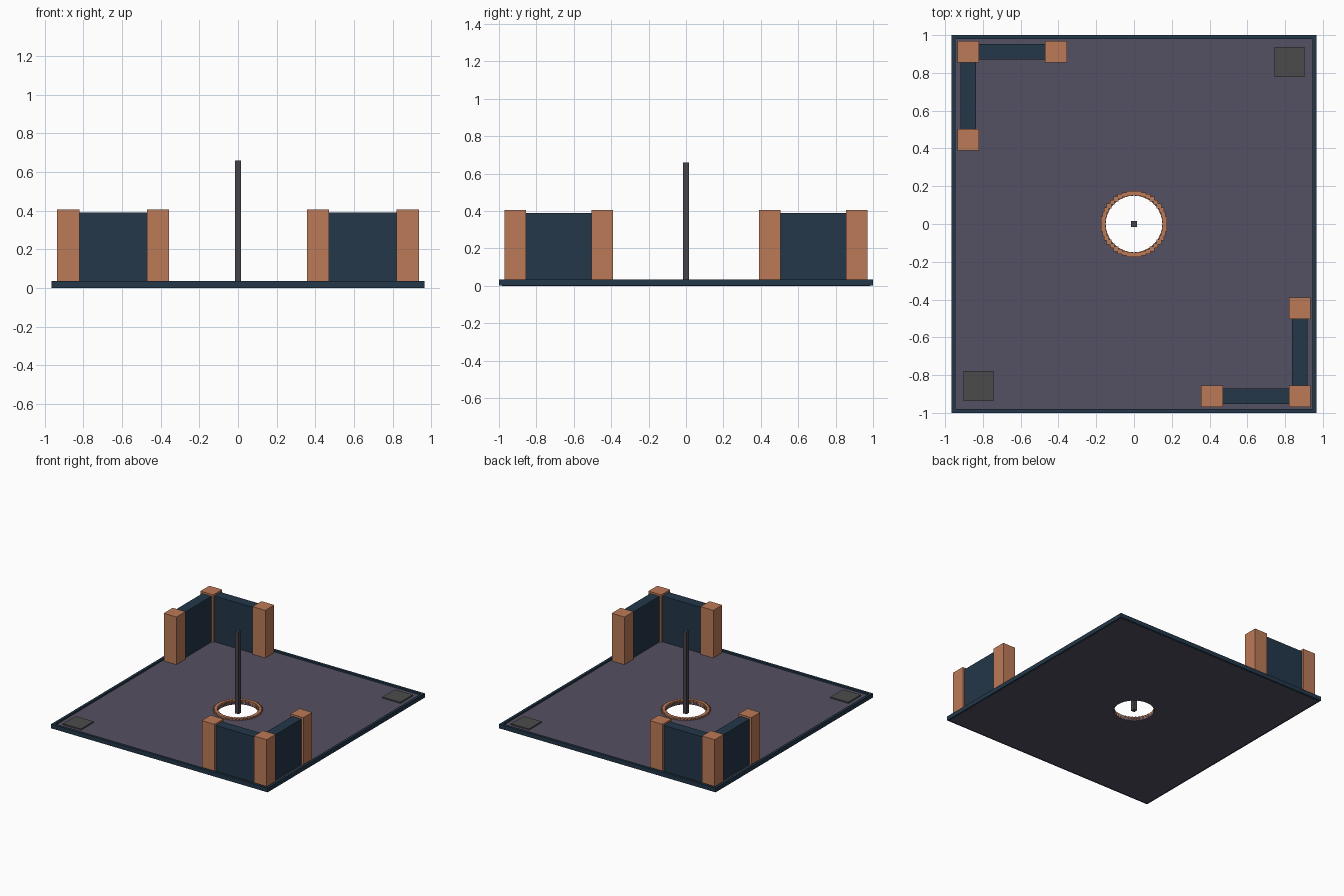
import bpy, bmesh, math
from mathutils import Matrix, Vector

if "Cube" in bpy.data.objects:
    bpy.data.objects.remove(bpy.data.objects["Cube"])


def material(name, rgb):
    m = bpy.data.materials.new(name)
    lin = [(c / 255 / 12.92) if c / 255 <= 0.04045 else ((c / 255 + 0.055) / 1.055) ** 2.4 for c in rgb]
    m.diffuse_color = (*lin, 1)
    m.use_nodes = True
    m.node_tree.nodes["Principled BSDF"].inputs["Base Color"].default_value = m.diffuse_color
    return m


NAVY = material("dark navy", (35, 55, 73))
PURPLE = material("dusky purple", (84, 80, 98))
COPPER = material("copper", (188, 122, 88))
GREY = material("charcoal grey", (76, 75, 76))
POLE = material("pole grey", (70, 68, 73))


def finish(name, bm, mat):
    bmesh.ops.recalc_face_normals(bm, faces=bm.faces)
    me = bpy.data.meshes.new(name)
    bm.to_mesh(me)
    bm.free()
    me.materials.append(mat)
    ob = bpy.data.objects.new(name, me)
    bpy.context.collection.objects.link(ob)
    return ob


def add_box(bm, x0, x1, y0, y1, z0, z1):
    mat = (Matrix.Translation(((x0 + x1) / 2, (y0 + y1) / 2, (z0 + z1) / 2))
           @ Matrix.Diagonal((x1 - x0, y1 - y0, z1 - z0, 1)))
    bmesh.ops.create_cube(bm, size=1, matrix=mat)


def box(name, mat, *bounds):
    bm = bmesh.new()
    add_box(bm, *bounds)
    return finish(name, bm, mat)


def rect(hx, hy, n=32):
    pts = []
    for i in range(n):
        a = 2 * math.pi * i / n
        c, s = math.cos(a), math.sin(a)
        k = max(abs(c), abs(s))
        pts.append((hx * c / k, hy * s / k))
    return pts


def circle(r, n=32):
    return [(r * math.cos(2 * math.pi * i / n), r * math.sin(2 * math.pi * i / n)) for i in range(n)]


def slab_ring(name, mat, outer, inner, z0, z1):
    """Flat slab between two matching outlines."""
    bm = bmesh.new()
    loops = [[bm.verts.new((x, y, z)) for x, y in pts]
             for pts, z in ((outer, z0), (outer, z1), (inner, z1), (inner, z0))]
    n = len(outer)
    for k in range(4):
        a, b = loops[k], loops[(k + 1) % 4]
        for i in range(n):
            j = (i + 1) % n
            bm.faces.new((a[i], a[j], b[j], b[i]))
    return finish(name, bm, mat)


# base: floor with a round hole, and a raised edge rim
FLOOR = 0.021
TOP = 0.035
slab_ring("floor", PURPLE, rect(0.95, 0.985), circle(0.15), 0, FLOOR)
slab_ring("edge_rim", NAVY, rect(0.965, 1.0), rect(0.945, 0.98), 0.0005, TOP)

# stepped ring of small upright blocks around the hole
bm = bmesh.new()
COUNT, H = 40, 0.013
for i in range(COUNT):
    a = 2 * math.pi * i / COUNT
    x, y = 0.163 * math.cos(a), 0.163 * math.sin(a)
    add_box(bm, x - H, x + H, y - H, y + H, 0.002, TOP)
finish("hole_ring", bm, COPPER)

# central pole
box("centre_pole", POLE, -0.015, 0.015, -0.015, 0.015, 0, 0.66)

# two opposite corners: L-shaped walls with posts, and floor pads
P = 0.057   # half post width
W = 0.041   # half wall thickness
CX, CY, AX, AY = 0.878, 0.913, 0.413, 0.447


def place(name, mat, x0, x1, y0, y1, z0, z1, s):
    xs, ys = sorted((x0 * s, x1 * s)), sorted((y0 * s, y1 * s))
    box(name, mat, *xs, *ys, z0, z1)


for s, side in ((1, "front_right"), (-1, "back_left")):
    for x, y, label in ((CX, -CY, "corner"), (AX, -CY, "outer"), (CX, -AY, "inner")):
        place(f"{side}_{label}_post", COPPER, x - P, x + P, y - P, y + P, 0.015, 0.405, s)
    place(f"{side}_long_wall", NAVY, AX, CX, -CY - W, -CY + W, 0.015, 0.39, s)
    place(f"{side}_side_wall", NAVY, CX - W, CX + W, -CY, -AY, 0.015, 0.39, s)

for s, side in ((1, "back_right"), (-1, "front_left")):
    place(f"{side}_pad", GREY, 0.743, 0.903, 0.778, 0.938, 0.015, 0.031, s)
